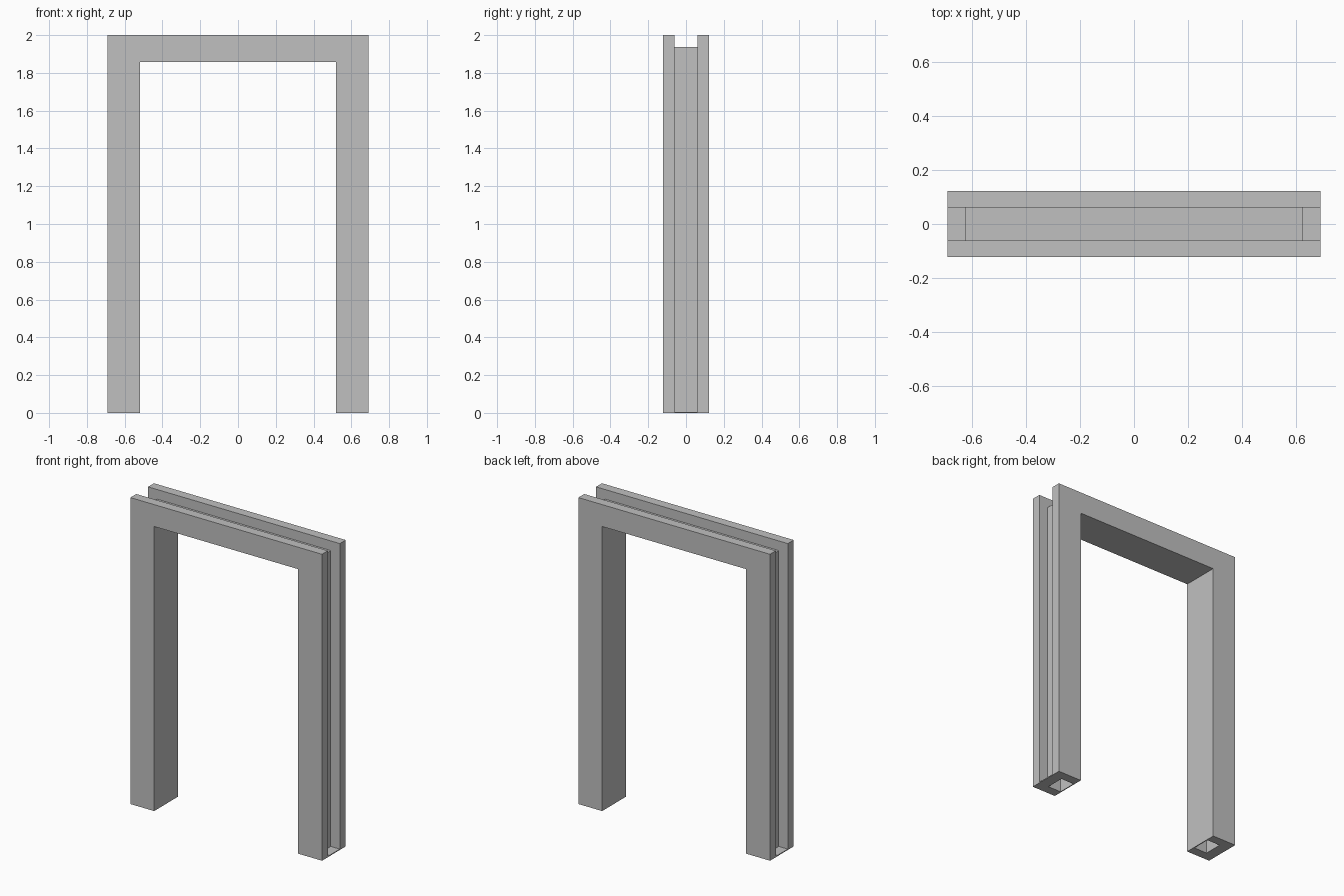
import bpy
import bmesh

cube = bpy.data.objects.get("Cube")
if cube:
    bpy.data.objects.remove(cube, do_unlink=True)

# Overall sizes
HALF_W, HEIGHT, HALF_D = 0.692, 2.0, 0.122
OPEN_W, OPEN_H = 0.52, 1.857
GROOVE_W, GROOVE_H, GROOVE_D = 0.627, 1.937, 0.061
SHEET = 0.006

grey = bpy.data.materials.new("plain_grey")
grey.use_nodes = True
colour = (0.53, 0.53, 0.53, 1)
grey.diffuse_color = colour
grey.node_tree.nodes["Principled BSDF"].inputs["Base Color"].default_value = colour


def extrude_profile(name, points, y0, y1):
    """Extrude an x-z outline along y into a closed solid."""
    bm = bmesh.new()
    face = bm.faces.new([bm.verts.new((x, y0, z)) for x, z in points])
    result = bmesh.ops.extrude_face_region(bm, geom=[face])
    moved = [v for v in result["geom"] if isinstance(v, bmesh.types.BMVert)]
    bmesh.ops.translate(bm, verts=moved, vec=(0, y1 - y0, 0))
    bmesh.ops.recalc_face_normals(bm, faces=bm.faces)
    mesh = bpy.data.meshes.new(name)
    bm.to_mesh(mesh)
    bm.free()
    mesh.materials.append(grey)
    obj = bpy.data.objects.new(name, mesh)
    bpy.context.collection.objects.link(obj)
    return obj


def arch(outer_w, outer_h, inner_w, inner_h):
    """Outline of a square arch standing on the ground."""
    return [(-outer_w, 0), (-outer_w, outer_h), (outer_w, outer_h), (outer_w, 0),
            (inner_w, 0), (inner_w, inner_h), (-inner_w, inner_h), (-inner_w, 0)]


# Front and back frames on either side of the groove
frame = arch(HALF_W, HEIGHT, OPEN_W, OPEN_H)
extrude_profile("front_frame", frame, -HALF_D, -GROOVE_D)
extrude_profile("back_frame", frame, GROOVE_D, HALF_D)

# Hollow core: groove bed outside, lining around the opening
extrude_profile("groove_bed",
                arch(GROOVE_W, GROOVE_H, GROOVE_W - SHEET, GROOVE_H - SHEET),
                -GROOVE_D, GROOVE_D)
extrude_profile("opening_lining",
                arch(OPEN_W + SHEET, OPEN_H + SHEET, OPEN_W, OPEN_H),
                -GROOVE_D, GROOVE_D)

# Thin plates closing the foot of each side groove
for side, sign in (("left", 1), ("right", -1)):
    inner, outer = sign * GROOVE_W, sign * HALF_W
    extrude_profile(side + "_groove_foot",
                    [(inner, 0), (outer, 0), (outer, SHEET), (inner, SHEET)],
                    -GROOVE_D, GROOVE_D)
